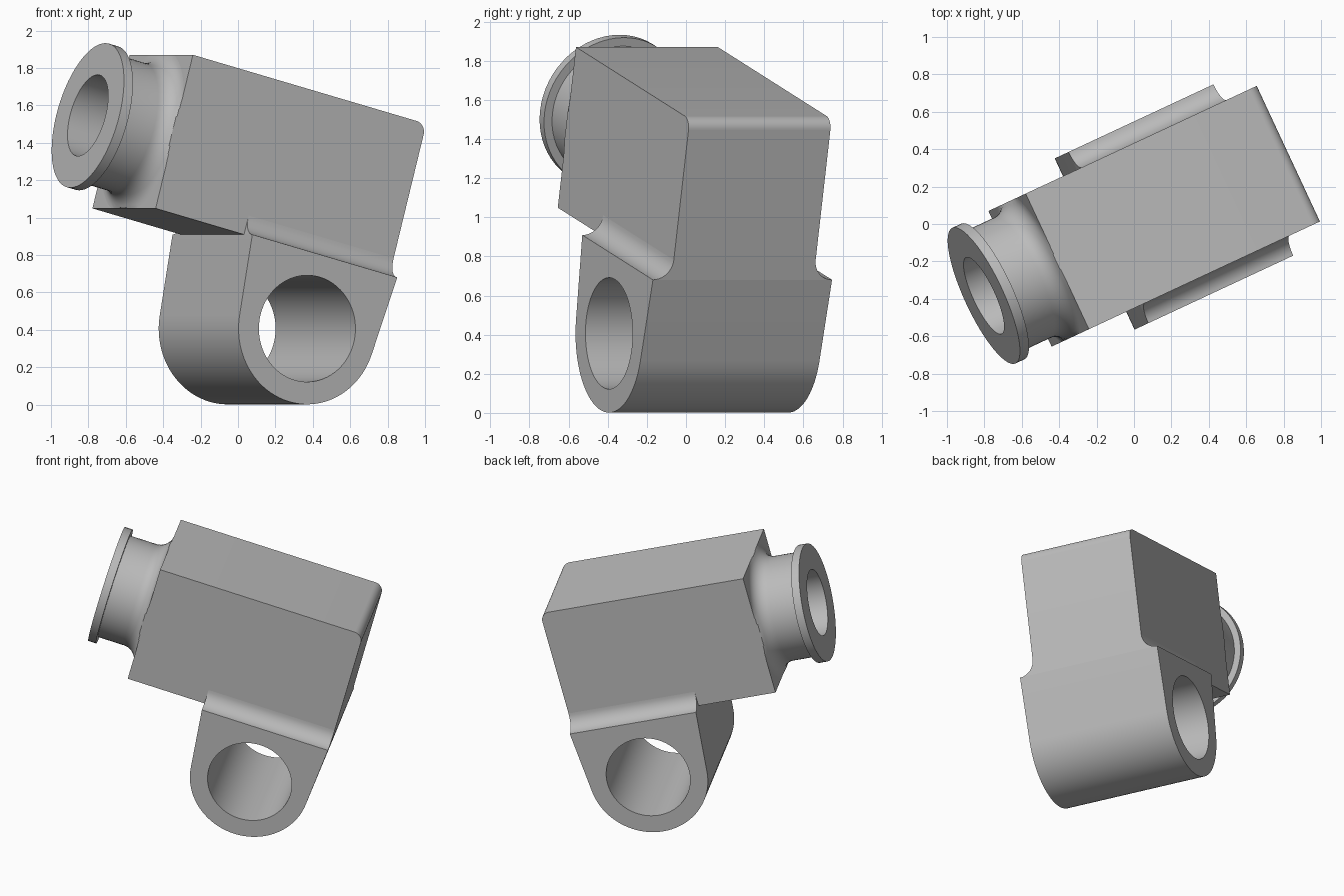
import bpy, bmesh
from math import sin, cos, pi, radians, acos, atan2, hypot
from mathutils import Matrix, Vector

if "Cube" in bpy.data.objects:
    bpy.data.objects.remove(bpy.data.objects["Cube"])

# Local frame: u along the block, v across it, n up from its top face
FRAME = (Matrix.Translation((-0.41, -0.20, 1.87))
         @ Matrix.Rotation(radians(25), 4, 'Z')
         @ Matrix.Rotation(radians(15), 4, 'Y'))

LENGTH, HALF_W, HEIGHT = 1.425, 0.40, 0.85
MID = -HEIGHT / 2
LUG_START, LUG_HALF = 0.54, 0.505
BORE, BORE_DEPTH = 0.225, 1.0
STEPS = 64

grey = bpy.data.materials.new("cast_grey")
grey.use_nodes = True
colour = (0.5, 0.5, 0.5, 1)
grey.diffuse_color = colour
grey.node_tree.nodes["Principled BSDF"].inputs["Base Color"].default_value = colour


def arc(cx, cy, r, start, end, steps):
    return [(cx + r * cos(start + (end - start) * i / steps),
             cy + r * sin(start + (end - start) * i / steps)) for i in range(steps + 1)]


def circle(cx, cy, r):
    return arc(cx, cy, r, 0, 2 * pi, STEPS)[:-1]


def loop_edges(bm, points):
    verts = [bm.verts.new(p) for p in points]
    return [bm.edges.new((a, b)) for a, b in zip(verts, verts[1:] + verts[:1])]


def prism(loops, place, travel):
    """Fill outline loops (extra loops are holes) and extrude them."""
    bm = bmesh.new()
    edges = []
    for points in loops:
        edges += loop_edges(bm, [place(*p) for p in points])
    bmesh.ops.triangle_fill(bm, edges=edges, use_beauty=True)
    out = bmesh.ops.extrude_face_region(bm, geom=bm.faces[:], use_keep_orig=True)
    moved = [g for g in out["geom"] if isinstance(g, bmesh.types.BMVert)]
    bmesh.ops.translate(bm, verts=moved, vec=travel)
    bmesh.ops.recalc_face_normals(bm, faces=bm.faces[:])
    return bm


def finish(bm, name):
    mesh = bpy.data.meshes.new(name)
    bm.to_mesh(mesh)
    bm.free()
    mesh.materials.append(grey)
    mesh.shade_smooth()
    mesh.set_sharp_from_angle(angle=radians(30))
    obj = bpy.data.objects.new(name, mesh)
    obj.matrix_world = FRAME
    bpy.context.collection.objects.link(obj)


# Block with one rounded top edge
r = 0.06
outline = [(0, 0), (0, -HEIGHT), (LENGTH, -HEIGHT)] + arc(LENGTH - r, -r, r, 0, pi / 2, 8)
bm = prism([outline], lambda u, n: (u, -HALF_W, n), (0, 2 * HALF_W, 0))
# Open the block's end face around the bore
end = [f for f in bm.faces if all(abs(v.co.x) < 1e-5 for v in f.verts)]
bmesh.ops.delete(bm, geom=end, context='FACES_ONLY')
rim = [e for e in bm.edges if all(abs(v.co.x) < 1e-5 for v in e.verts)]
rim += loop_edges(bm, [(0, v, n) for v, n in circle(0, MID, BORE)])
bmesh.ops.triangle_fill(bm, edges=rim, use_beauty=True)
bmesh.ops.recalc_face_normals(bm, faces=bm.faces[:])
finish(bm, "block")

# Pivot lug: straight sides tangent to a round end, with a through hole
cu, cn, R = (LUG_START + LENGTH) / 2, -1.252, 0.405
half, rise = (LENGTH - LUG_START) / 2, -HEIGHT - cn
tangent = atan2(rise, half) - acos(R / hypot(half, rise))
outline = [(LUG_START, -HEIGHT), (LENGTH, -HEIGHT)] + arc(cu, cn, R, tangent, -pi - tangent, 40)
finish(prism([outline, circle(cu, cn, 0.285)],
             lambda u, n: (u, -LUG_HALF, n), (0, 2 * LUG_HALF, 0)), "pivot_lug")

# Concave fillets between the lug and the block sides
f = LUG_HALF - HALF_W
for side, name in ((-1, "right_lug_fillet"), (1, "left_lug_fillet")):
    section = [(HALF_W, -HEIGHT)] + arc(LUG_HALF, f - HEIGHT, f, -pi / 2, -pi, 10)
    finish(prism([section], lambda v, n: (LUG_START, side * v, n),
                 (LENGTH - LUG_START, 0, 0)), name)

# Flanged neck with bore, turned about the block's axis
neck, flange, fil, tip, thick = 0.355, 0.40, 0.10, -0.335, 0.055
profile = arc(-fil, neck + fil, fil, 0, -pi / 2, 10)
profile += [(tip + thick, neck), (tip + thick, flange), (tip, flange),
            (tip, BORE), (BORE_DEPTH, BORE), (BORE_DEPTH, 0)]
bm = bmesh.new()
verts = [bm.verts.new((u, rad, 0)) for u, rad in profile]
edges = [bm.edges.new(pair) for pair in zip(verts, verts[1:])]
bmesh.ops.spin(bm, geom=verts + edges, cent=(0, 0, 0), axis=(1, 0, 0),
               angle=2 * pi, steps=STEPS, use_duplicate=False)
bmesh.ops.remove_doubles(bm, verts=bm.verts[:], dist=1e-5)
bmesh.ops.recalc_face_normals(bm, faces=bm.faces[:])
# The bore wall must face the axis
wall = next(p for p in bm.faces if p.calc_center_median().x > 0.1 and abs(p.normal.x) < 0.5)
centre = wall.calc_center_median()
if wall.normal.dot(Vector((0, centre.y, centre.z))) > 0:
    bmesh.ops.reverse_faces(bm, faces=bm.faces[:])
# Trim the neck's root fillet flush with the block sides
for v in bm.verts:
    v.co.y = max(-HALF_W, min(HALF_W, v.co.y))
    v.co.z = max(MID, min(-MID, v.co.z)) + MID
finish(bm, "flanged_neck")
